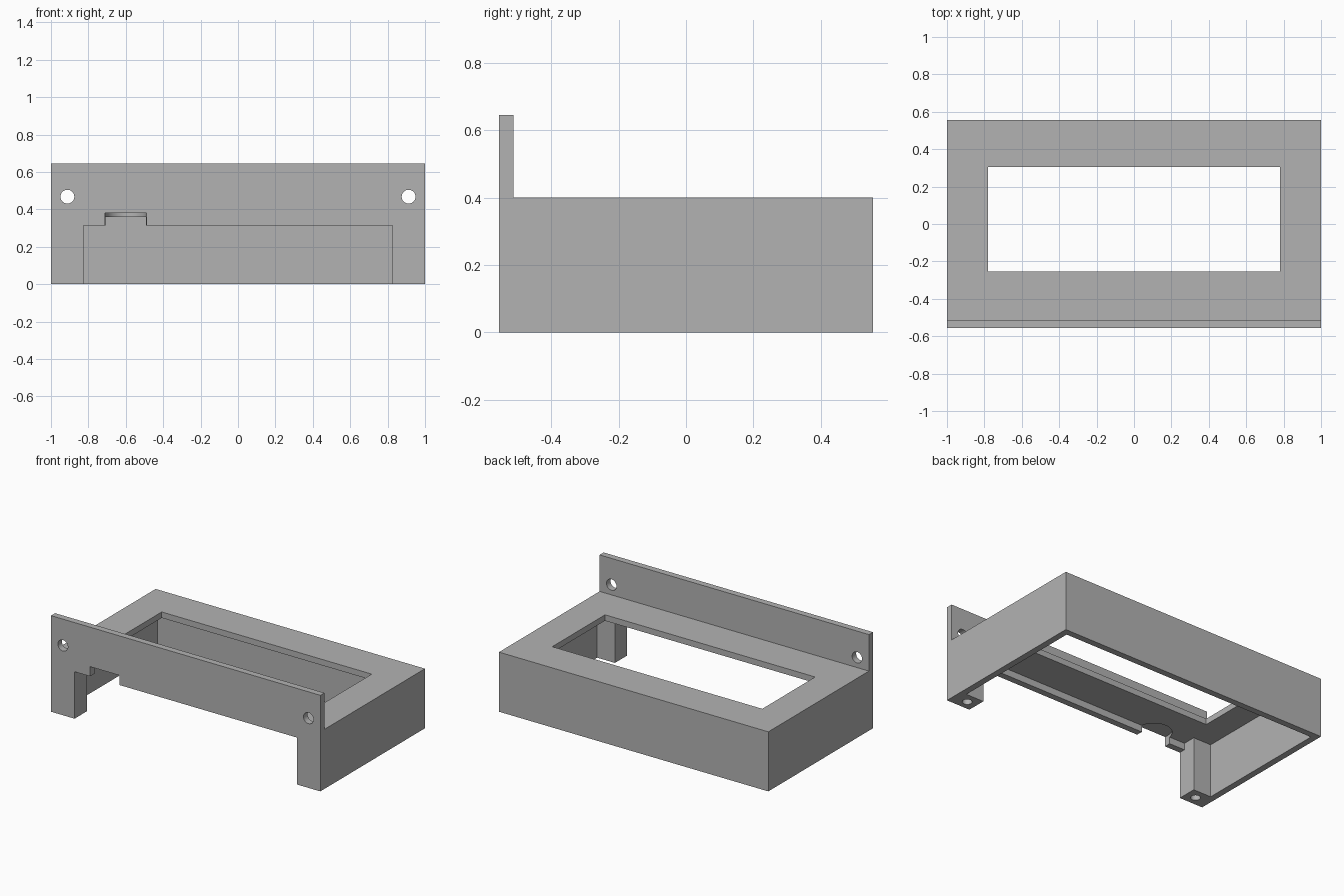
import bpy, bmesh
from math import cos, sin, tau, radians
from mathutils import Vector

cube = bpy.data.objects.get("Cube")
if cube:
    bpy.data.objects.remove(cube, do_unlink=True)

grey = bpy.data.materials.new("plain grey")
grey.use_nodes = True
grey.diffuse_color = (0.45, 0.45, 0.45, 1)
grey.node_tree.nodes["Principled BSDF"].inputs["Base Color"].default_value = grey.diffuse_color


def prism(name, outline, axis, start, end):
    """Extrude a 2D outline along an axis; outline holds the other two coordinates."""
    def place(p, d):
        return {"x": (d, p[0], p[1]), "y": (p[0], d, p[1]), "z": (p[0], p[1], d)}[axis]
    bm = bmesh.new()
    base = bm.faces.new([bm.verts.new(place(p, start)) for p in outline])
    geom = bmesh.ops.extrude_face_region(bm, geom=[base])["geom"]
    shift = Vector(place((0, 0), end - start))
    bmesh.ops.translate(bm, verts=[v for v in geom if isinstance(v, bmesh.types.BMVert)], vec=shift)
    bmesh.ops.recalc_face_normals(bm, faces=bm.faces)
    mesh = bpy.data.meshes.new(name)
    bm.to_mesh(mesh)
    bm.free()
    mesh.materials.append(grey)
    ob = bpy.data.objects.new(name, mesh)
    bpy.context.collection.objects.link(ob)
    return ob


def rect(u0, u1, v0, v1):
    return [(u0, v0), (u1, v0), (u1, v1), (u0, v1)]


def circle(u, v, r, n=32):
    return [(u + r * cos(tau * i / n), v + r * sin(tau * i / n)) for i in range(n)]


front, back, wall = -0.555, 0.555, 0.043
inner, leg_x, leg_y = 1 - wall, 0.825, -0.425
under = -0.1            # cutters start below the base
ceiling, top = 0.36, 0.4

# Outer body with upright mounting flange, as one side profile
profile = [(front, 0), (back, 0), (back, top), (front + wall, top),
           (front + wall, 0.645), (front, 0.645)]
body = prism("bezel_housing", profile, "x", -1, 1)

# Cavity outline leaves a square post in each front corner
half = [(leg_x, front + wall), (leg_x, leg_y), (inner, leg_y), (inner, back - wall)]
cavity = half + [(-x, y) for x, y in reversed(half)]
slot_x, slot_r, slot_y = -0.6, 0.11, -0.53
arc = [(slot_x + slot_r * cos(tau * i / 48), slot_y + slot_r * sin(tau * i / 48)) for i in range(25)]
slot = [(slot_x - slot_r, front - 0.1), (slot_x + slot_r, front - 0.1)] + arc

cutters = [
    prism("cavity_cutter", cavity, "z", under, ceiling),
    prism("front_opening_cutter", rect(-leg_x, leg_x, under, 0.315), "y", front - 0.1, front + 0.08),
    prism("window_cutter", rect(-0.78, 0.78, -0.255, 0.305), "z", 0.2, 0.5),
    prism("cable_slot_cutter", slot, "z", under, 0.38),
]
# Flange holes and blind screw holes in the posts
for side in (-1, 1):
    cutters.append(prism("flange_hole_cutter", circle(side * 0.912, 0.468, 0.037), "y", front - 0.1, front + 0.1))
    cutters.append(prism("screw_hole_cutter", circle(side * 0.895, -0.492, 0.03), "z", under, 0.25))

for cutter in cutters:
    cutter.hide_render = True
    mod = body.modifiers.new(cutter.name, "BOOLEAN")
    mod.operation = "DIFFERENCE"
    mod.solver = "EXACT"
    mod.object = cutter

# Bake the cuts and drop the cutters
bpy.context.view_layer.update()
result = bpy.data.meshes.new_from_object(body.evaluated_get(bpy.context.evaluated_depsgraph_get()))
body.modifiers.clear()
body.data = result
for cutter in cutters:
    bpy.data.objects.remove(cutter, do_unlink=True)

bpy.ops.object.select_all(action="DESELECT")
body.select_set(True)
bpy.context.view_layer.objects.active = body
bpy.ops.object.shade_smooth_by_angle(angle=radians(30))
